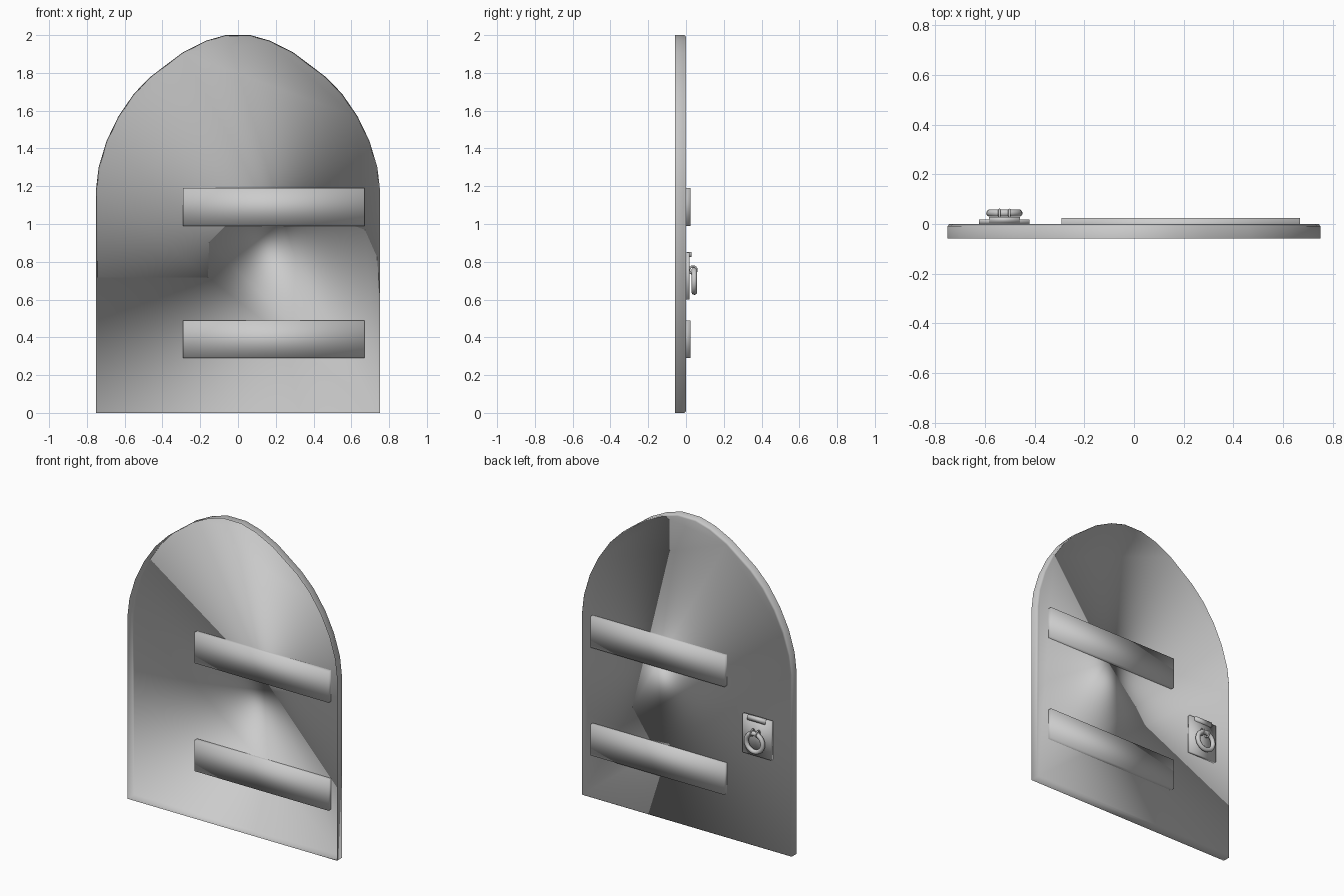
import bpy, bmesh, math
from mathutils import Matrix

if "Cube" in bpy.data.objects:
    bpy.data.objects.remove(bpy.data.objects["Cube"])


def finish(name, bm, angle=180, recalc=True):
    """Turn a bmesh into a named, smooth-shaded object."""
    if recalc:
        bmesh.ops.recalc_face_normals(bm, faces=bm.faces)
    me = bpy.data.meshes.new(name)
    bm.to_mesh(me)
    bm.free()
    ob = bpy.data.objects.new(name, me)
    bpy.context.collection.objects.link(ob)
    bpy.ops.object.select_all(action='DESELECT')
    ob.select_set(True)
    bpy.context.view_layer.objects.active = ob
    bpy.ops.object.shade_smooth_by_angle(angle=math.radians(angle))
    return ob


def box(name, x0, x1, y0, y1, z0, z1):
    bm = bmesh.new()
    m = Matrix.Translation(((x0 + x1) / 2, (y0 + y1) / 2, (z0 + z1) / 2))
    m = m @ Matrix.Diagonal((x1 - x0, y1 - y0, z1 - z0, 1))
    bmesh.ops.create_cube(bm, size=1, matrix=m)
    return finish(name, bm)


def ring(name, center, major, minor, axis, n=24, k=10):
    """Torus whose axis lies along X or Y."""
    bm = bmesh.new()
    rows = []
    for i in range(n):
        a = 2 * math.pi * i / n
        row = []
        for j in range(k):
            b = 2 * math.pi * j / k
            r, h = major + minor * math.cos(b), minor * math.sin(b)
            u, v = r * math.cos(a), r * math.sin(a)
            p = (u, h, v) if axis == 'Y' else (h, u, v)
            row.append(bm.verts.new([c + d for c, d in zip(center, p)]))
        rows.append(row)
    for i in range(n):
        p, q = rows[i], rows[(i + 1) % n]
        for j in range(k):
            l = (j + 1) % k
            bm.faces.new((p[j], q[j], q[l], p[l]))
    return finish(name, bm)


# Arched door: a shallow shell, open at the front, closed at the back
half = [(0.752, 0), (0.752, 1.18), (0.738, 1.30), (0.696, 1.44), (0.633, 1.57),
        (0.551, 1.69), (0.463, 1.78), (0.29, 1.91), (0.17, 1.97), (0.065, 2.0)]
outline = half + [(-x, z) for x, z in reversed(half)]
inset = [(x * 0.99, 1 + (z - 1) * 0.993) for x, z in outline]
bm = bmesh.new()
loops = [[bm.verts.new((x, y, z)) for x, z in pts]
         for pts, y in ((outline, -0.059), (outline, -0.009), (inset, -0.001))]
for a, b in zip(loops, loops[1:]):
    for i in range(len(a)):
        j = (i + 1) % len(a)
        bm.faces.new((a[i], a[j], b[j], b[i]))
bm.faces.new(list(reversed(loops[-1])))
finish("door_shell", bm, recalc=False)

# Two hinge straps, set halfway into the back of the door
for name, z in (("lower_strap", 0.29), ("upper_strap", 0.99)):
    box(name, -0.292, 0.669, -0.028, 0.024, z, z + 0.2)

# Handle plate with a raised lip along its top
HX = -0.522
box("handle_plate", HX - 0.102, HX + 0.102, 0.001, 0.019, 0.60, 0.85)
box("plate_lip", HX - 0.063, HX + 0.063, 0.005, 0.029, 0.825, 0.853)

# Pull ring and the two staple loops that hold it
ring("pull_ring", (HX, 0.044, 0.698), 0.059, 0.0145, 'Y')
for side in (-1, 1):
    ring(f"staple_{'left' if side < 0 else 'right'}",
         (HX + side * 0.02, 0.037, 0.756), 0.02, 0.005, 'X', 16, 8)
